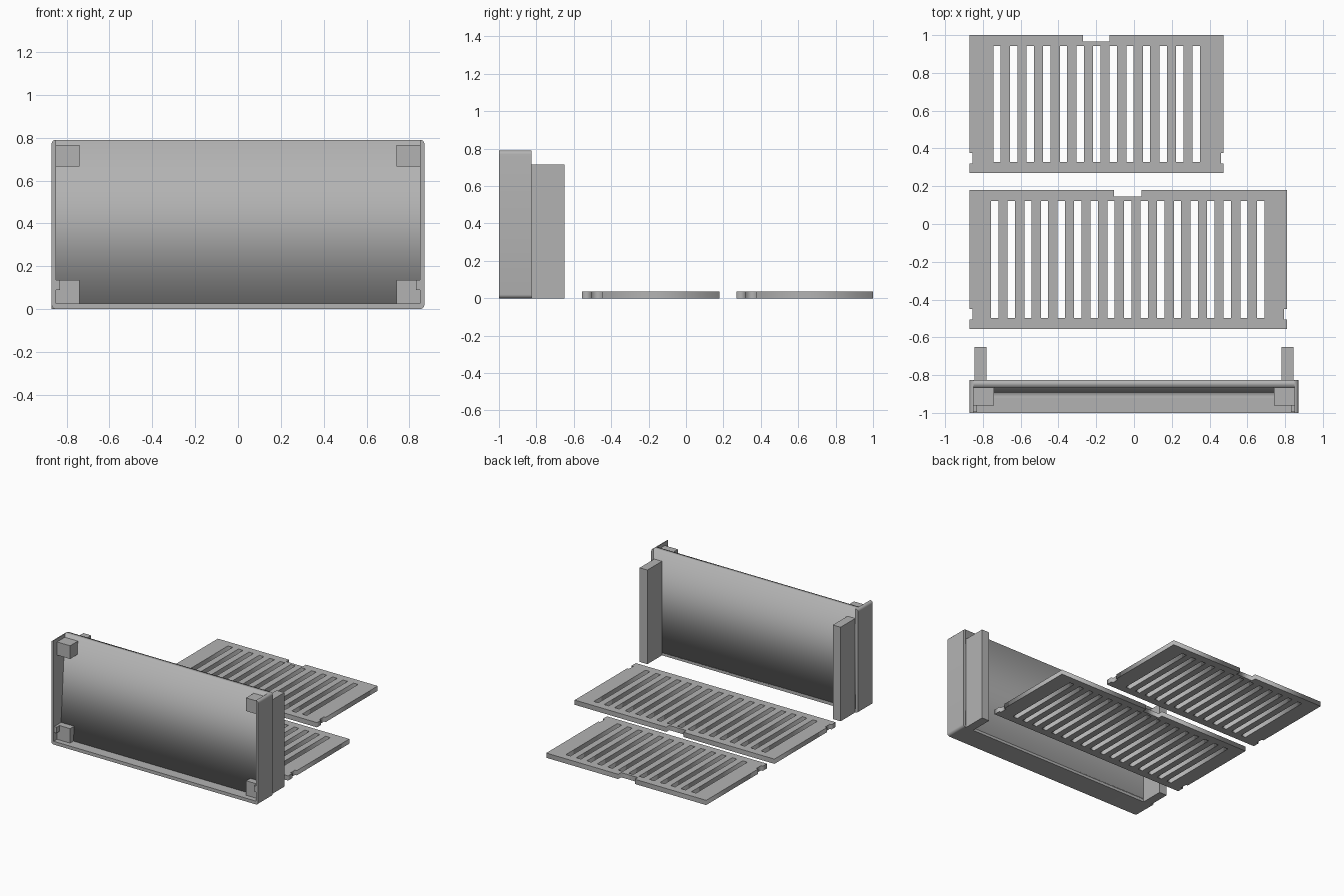
import bpy, bmesh, math

if "Cube" in bpy.data.objects:
    bpy.data.objects.remove(bpy.data.objects["Cube"])

grey = bpy.data.materials.new("plain grey")
grey.diffuse_color = (0.45, 0.45, 0.45, 1)
grey.use_nodes = True
grey.node_tree.nodes["Principled BSDF"].inputs["Base Color"].default_value = grey.diffuse_color


def prism(name, loops, depth, loc, rot=(0, 0, 0)):
    """Flat outline (first loop) with holes (other loops), thickened about its plane."""
    cu = bpy.data.curves.new(name, 'CURVE')
    cu.dimensions = '2D'
    cu.fill_mode = 'BOTH'
    cu.extrude = depth / 2
    for pts in loops:
        sp = cu.splines.new('POLY')
        sp.points.add(len(pts) - 1)
        for p, (x, y) in zip(sp.points, pts):
            p.co = (x, y, 0, 1)
        sp.use_cyclic_u = True
    ob = bpy.data.objects.new(name, cu)
    bpy.context.collection.objects.link(ob)
    ob.location, ob.rotation_euler = loc, rot
    bpy.ops.object.select_all(action='DESELECT')
    ob.select_set(True)
    bpy.context.view_layer.objects.active = ob
    bpy.ops.object.convert(target='MESH')
    ob = bpy.context.object
    bm = bmesh.new()
    bm.from_mesh(ob.data)
    bmesh.ops.remove_doubles(bm, verts=bm.verts, dist=1e-5)
    bmesh.ops.recalc_face_normals(bm, faces=bm.faces)
    bm.to_mesh(ob.data)
    bm.free()
    ob.data.materials.clear()
    ob.data.materials.append(grey)
    return ob


def box(name, x, y, z):
    bpy.ops.mesh.primitive_cube_add(size=1, location=[sum(r) / 2 for r in (x, y, z)])
    ob = bpy.context.object
    ob.name = name
    ob.scale = [r[1] - r[0] for r in (x, y, z)]
    bpy.ops.object.transform_apply(location=False, rotation=False, scale=True)
    ob.data.materials.append(grey)
    return ob


def rect(x0, y0, x1, y1):
    return [(x0, y0), (x1, y0), (x1, y1), (x0, y1)]


def arc(cx, cy, r, a0, a1, n=5):
    return [(cx + r * math.cos(math.radians(a0 + (a1 - a0) * i / n)),
             cy + r * math.sin(math.radians(a0 + (a1 - a0) * i / n))) for i in range(n + 1)]


# Tray frame: floor and two side walls with rounded outer corners, open at the top
R = 0.02
half = [(0.85, 0.025), (0.85, 0.79)]
outer = arc(0.85, 0.77, R, 90, 0)[1:] + arc(0.85, R, R, 0, -90)
right = half + outer
left = [(-x, z) for x, z in reversed(right)]
prism("tray_frame", [right + left], 0.175, (0, -0.9125, 0), (math.pi / 2, 0, 0))
bpy.ops.object.shade_smooth_by_angle(angle=math.radians(30))

# Back panel: wedge, thicker at the bottom
prism("back_panel", [[(-0.825, 0.02), (-0.825, 0.79), (-0.865, 0.79), (-0.92, 0.02)]],
      1.70, (0, 0, 0), (math.pi / 2, 0, math.pi / 2))

for s, side in ((-1, "left"), (1, "right")):
    def span(a, b):
        return sorted((s * a, s * b))
    # Legs behind the tray
    box(side + "_leg", span(0.78, 0.845), (-0.826, -0.65), (0, 0.715))
    # Corner blocks and small retaining tabs inside the tray
    box(side + "_upper_block", span(0.74, 0.851), (-0.96, -0.85), (0.665, 0.765))
    box(side + "_lower_block", span(0.74, 0.851), (-0.96, -0.85), (0.024, 0.135))
    box(side + "_tab", span(0.83, 0.851), (-0.995, -0.955), (0.09, 0.135))


# Slotted plates with a finger notch and side notches
def plate(name, x0, x1, y0, y1, notch, slot0, count, width):
    d = 0.015
    n0, n1 = y0 + 0.05, y0 + 0.105
    outline = [(x0, y0), (x1, y0), (x1, n0), (x1 - d, n0), (x1 - d, n1), (x1, n1), (x1, y1),
               (notch[1], y1), (notch[1], y1 - 0.035), (notch[0], y1 - 0.035), (notch[0], y1),
               (x0, y1), (x0, n1), (x0 + d, n1), (x0 + d, n0), (x0, n0)]
    slots = [rect(slot0 + 0.088 * i, y0 + 0.057, slot0 + 0.088 * i + width, y1 - 0.057)
             for i in range(count)]
    prism(name, [outline] + slots, 0.036, (0, 0, 0.018))


plate("short_slotted_plate", -0.87, 0.475, 0.27, 1.0, (-0.27, -0.13), -0.745, 13, 0.039)
plate("long_slotted_plate", -0.87, 0.81, -0.555, 0.18, (-0.105, 0.04), -0.757, 17, 0.039)
